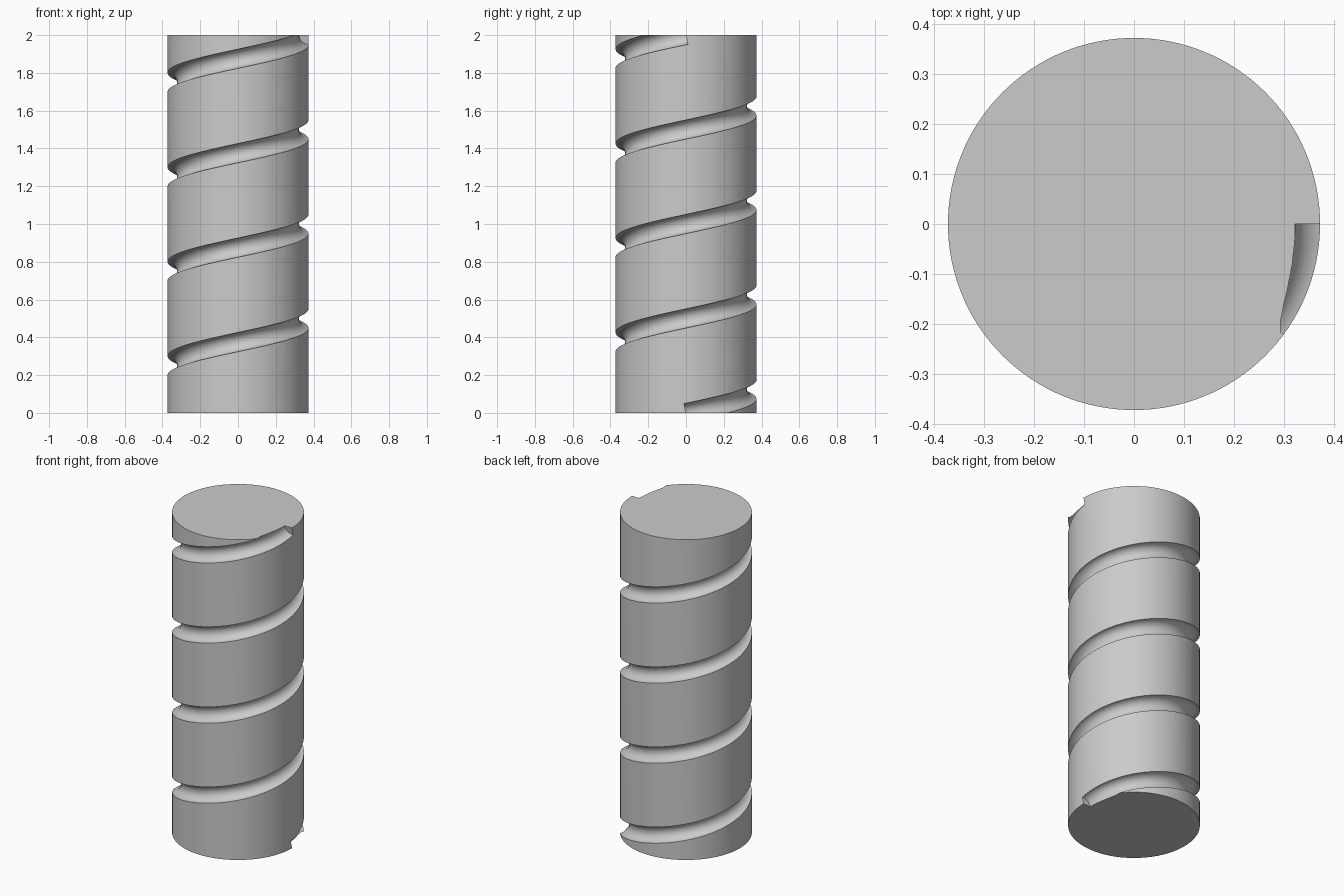
import bpy, bmesh
from math import pi, cos, sin, radians
from mathutils import Vector

cube = bpy.data.objects.get("Cube")
if cube:
    bpy.data.objects.remove(cube, do_unlink=True)

RADIUS, HEIGHT, TURNS = 0.373, 2.0, 4
GROOVE = 0.05
STEPS, SIDES = 80, 22  # per turn, and around the groove section

grey = bpy.data.materials.new("light_grey")
grey.use_nodes = True
colour = (0.6, 0.6, 0.6, 1)
grey.diffuse_color = colour
grey.node_tree.nodes["Principled BSDF"].inputs["Base Color"].default_value = colour


def make_object(name, bm):
    bmesh.ops.recalc_face_normals(bm, faces=bm.faces)
    mesh = bpy.data.meshes.new(name)
    bm.to_mesh(mesh)
    bm.free()
    mesh.materials.append(grey)
    obj = bpy.data.objects.new(name, mesh)
    bpy.context.collection.objects.link(obj)
    return obj


# Cylindrical rod standing on the ground
bm = bmesh.new()
bmesh.ops.create_cone(bm, cap_ends=True, segments=128, radius1=RADIUS,
                      radius2=RADIUS, depth=HEIGHT)
bmesh.ops.translate(bm, verts=bm.verts, vec=(0, 0, HEIGHT / 2))
rod = make_object("grooved_rod", bm)

# Round section swept square to a rising helix
bm = bmesh.new()
rise = HEIGHT / (TURNS * 2 * pi)
rings = []
for i in range(TURNS * STEPS + 1):
    t = 2 * pi * i / STEPS
    outward = Vector((cos(t), sin(t), 0))
    tangent = Vector((-RADIUS * sin(t), RADIUS * cos(t), rise)).normalized()
    across = outward.cross(tangent)
    centre = outward * RADIUS + Vector((0, 0, rise * t))
    angles = [2 * pi * k / SIDES for k in range(SIDES)]
    rings.append([bm.verts.new(centre + GROOVE * (outward * cos(a) + across * sin(a)))
                  for a in angles])
for lower, upper in zip(rings, rings[1:]):
    for k in range(SIDES):
        n = (k + 1) % SIDES
        bm.faces.new((lower[k], lower[n], upper[n], upper[k]))
bm.faces.new(rings[0])
bm.faces.new(rings[-1])
cutter = make_object("groove_cutter", bm)
cutter.hide_render = True

# Cut the groove, then drop the cutter
cut = rod.modifiers.new("groove", 'BOOLEAN')
cut.operation = 'DIFFERENCE'
cut.solver = 'EXACT'
cut.object = cutter
bpy.ops.object.select_all(action='DESELECT')
rod.select_set(True)
bpy.context.view_layer.objects.active = rod
bpy.ops.object.modifier_apply(modifier=cut.name)
bpy.data.objects.remove(cutter, do_unlink=True)
bpy.ops.object.shade_smooth_by_angle(angle=radians(30))
